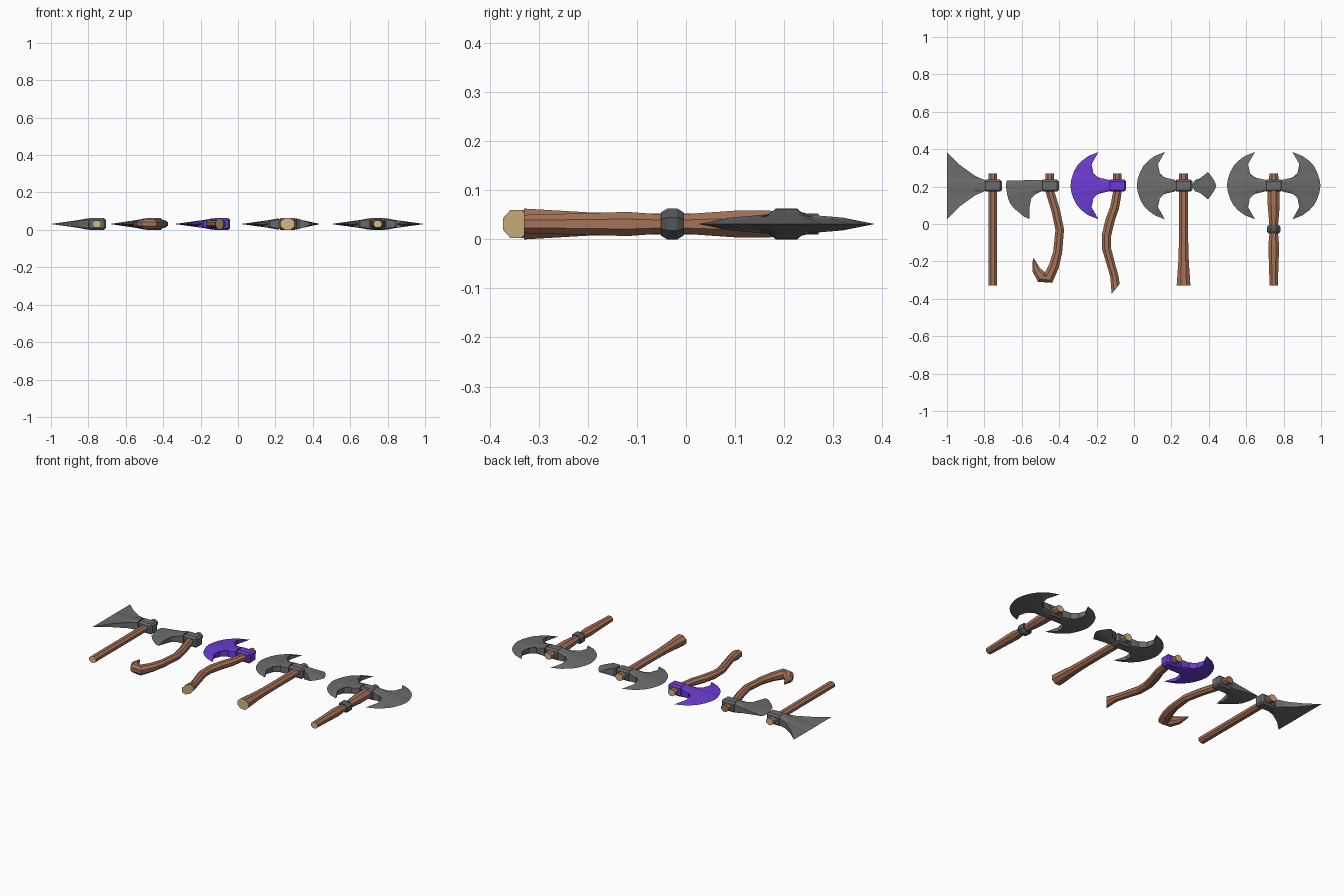
import bpy, bmesh, math
from mathutils import Vector

cube = bpy.data.objects.get("Cube")
if cube:
    bpy.data.objects.remove(cube, do_unlink=True)

MID_Z = 0.0315   # height of the plane the axes lie in
HEAD_Y = 0.205   # centre line of the heads


def material(name, rgb):
    m = bpy.data.materials.new(name)
    m.use_nodes = True
    m.diffuse_color = (*rgb, 1)
    m.node_tree.nodes["Principled BSDF"].inputs["Base Color"].default_value = (*rgb, 1)
    return m


steel = material("grey steel", (0.15, 0.15, 0.15))
purple = material("purple metal", (0.15, 0.045, 0.64))
wood = material("brown wood", (0.38, 0.17, 0.095))
cut_wood = material("pale cut wood", (0.66, 0.47, 0.22))
iron = material("dark iron", (0.085, 0.095, 0.1))


def finish(name, bm, mats, loc):
    bmesh.ops.remove_doubles(bm, verts=bm.verts, dist=0.0002)
    bmesh.ops.holes_fill(bm, edges=bm.edges, sides=0)
    bmesh.ops.recalc_face_normals(bm, faces=bm.faces)
    me = bpy.data.meshes.new(name)
    bm.to_mesh(me)
    bm.free()
    for m in mats:
        me.materials.append(m)
    ob = bpy.data.objects.new(name, me)
    ob.location = loc
    bpy.context.collection.objects.link(ob)
    return ob


def mirror_rows(rows):
    """Continue half a blade below the head's centre line."""
    lower = [((o[0], -o[1]), (i[0], -i[1], i[2])) for o, i in reversed(rows) if o[1] > 0]
    return rows + lower


def blade(name, rows, mat, x, flip=1):
    """Wedge lofted from a sharp outer edge to a thick inner edge."""
    bm = bmesh.new()
    rings = []
    for (ox, oy), (ix, iy, t) in rows:
        mx, my, mt = ix + (ox - ix) * 0.25, iy + (oy - iy) * 0.25, t * 0.68
        pts = [(ox, oy, 0), (mx, my, mt), (ix, iy, t), (ix, iy, -t), (mx, my, -mt)]
        rings.append([bm.verts.new((p[0] * flip, p[1], p[2])) for p in pts])
    for a, b in zip(rings, rings[1:]):
        for k in range(5):
            j = (k + 1) % 5
            bm.faces.new((a[k], a[j], b[j], b[k]))
    return finish(name, bm, [mat], (x, HEAD_Y, MID_Z))


def socket(name, mat, x):
    """Chamfered block around the handle."""
    bm = bmesh.new()
    bmesh.ops.create_cube(bm, size=1)
    for v in bm.verts:
        v.co = (v.co.x * 0.096, v.co.y * 0.064, v.co.z * 0.063)
    bmesh.ops.bevel(bm, geom=bm.edges[:], offset=0.01, segments=1, affect='EDGES')
    return finish(name, bm, [mat], (x, HEAD_Y, MID_Z))


def handle(name, path, end_side=None, mats=(wood, cut_wood)):
    """Eight-sided tube along (x, y, radius) stations with pale end cuts."""
    bm = bmesh.new()
    pts = [Vector((p[0], p[1], 0)) for p in path]
    rings = []
    for n, p in enumerate(pts):
        t = (pts[min(n + 1, len(pts) - 1)] - pts[max(n - 1, 0)]).normalized()
        side = Vector((-t.y, t.x, 0))
        if end_side and n == len(pts) - 1:
            side = Vector((*end_side, 0)).normalized()
        ring = []
        for k in range(8):
            a = math.radians(22.5 + 45 * k)
            r = path[n][2] / math.cos(math.pi / 8)
            up = Vector((0, 0, 0.85 * r * math.sin(a)))
            ring.append(bm.verts.new(p + side * r * math.cos(a) + up))
        rings.append(ring)
    for a, b in zip(rings, rings[1:]):
        for k in range(8):
            j = (k + 1) % 8
            bm.faces.new((a[k], a[j], b[j], b[k]))
    for ring in (rings[0], rings[-1]):
        bm.faces.new(ring).material_index = len(mats) - 1
    return finish(name, bm, mats, (0, 0, MID_Z))


# Blade outlines: (outer x, y), (inner x, y, half thickness), relative to the socket
neck = (-0.045, 0.031, 0.024)
ridge = (-0.045, 0.02, 0.031)
crescent = mirror_rows([
    ((-0.10, 0.18), (-0.10, 0.18, 0)),
    ((-0.155, 0.158), (-0.137, 0.115, 0.013)),
    ((-0.19, 0.132), (-0.127, 0.067, 0.017)),
    ((-0.215, 0.105), (-0.095, 0.037, 0.02)),
    ((-0.232, 0.073), neck),
    ((-0.245, 0.035), ridge),
    ((-0.25, 0), (-0.045, 0, 0.031))])
fan = mirror_rows([
    ((-0.245, 0.18), (-0.245, 0.18, 0)),
    ((-0.245, 0.125), (-0.175, 0.11, 0.01)),
    ((-0.245, 0.08), (-0.095, 0.052, 0.018)),
    ((-0.245, 0.045), neck),
    ((-0.245, 0.015), ridge)])
bearded = [
    ((-0.23, 0.027), neck),
    ((-0.235, 0), ridge),
    ((-0.228, -0.05), (-0.045, -0.02, 0.031)),
    ((-0.215, -0.09), (-0.045, -0.031, 0.024)),
    ((-0.195, -0.118), (-0.075, -0.045, 0.019)),
    ((-0.175, -0.135), (-0.10, -0.07, 0.016)),
    ((-0.14, -0.165), (-0.11, -0.125, 0.01)),
    ((-0.11, -0.178), (-0.11, -0.178, 0))]
spike = mirror_rows([
    ((-0.13, 0.073), (-0.13, 0.073, 0)),
    ((-0.145, 0.055), (-0.09, 0.04, 0.018)),
    ((-0.165, 0.025), (-0.06, 0.029, 0.025)),
    ((-0.175, 0), (-0.045, 0, 0.031))])

# Straight axe with a fan blade
X1 = -0.755
blade("fan_blade", fan, steel, X1)
socket("fan_socket", steel, X1)
handle("straight_handle", [(X1, 0.27, 0.023), (X1, -0.33, 0.023)])

# Bearded axe with a hooked handle
X2 = -0.45
blade("bearded_blade", bearded, steel, X2)
socket("bearded_socket", steel, X2)
handle("hooked_handle", [
    (X2, 0.27, 0.023), (X2, 0.175, 0.023), (-0.418, 0.07, 0.023), (-0.397, -0.03, 0.023),
    (-0.408, -0.15, 0.024), (-0.428, -0.225, 0.027), (-0.458, -0.29, 0.032),
    (-0.495, -0.283, 0.032), (-0.523, -0.245, 0.022), (-0.538, -0.185, 0.003)],
    mats=(wood,))

# Purple axe with a wavy handle, cut at a slant
X3 = -0.09
blade("purple_crescent_blade", crescent, purple, X3)
socket("purple_socket", purple, X3)
handle("wavy_handle", [
    (X3, 0.27, 0.023), (X3, 0.165, 0.023), (-0.103, 0.09, 0.024), (-0.128, 0.02, 0.025),
    (-0.147, -0.06, 0.025), (-0.147, -0.13, 0.024), (-0.122, -0.22, 0.022),
    (-0.105, -0.28, 0.022), (-0.098, -0.347, 0.034)], end_side=(0.045, 0.055))

# Crescent axe with a back spike and flared handle
X4 = 0.265
blade("spiked_crescent_blade", crescent, steel, X4)
blade("back_spike", spike, steel, X4, -1)
socket("spiked_socket", steel, X4)
handle("flared_handle", [(X4, 0.27, 0.025), (X4, -0.1, 0.025),
                         (X4, -0.2, 0.028), (X4, -0.33, 0.037)])

# Double axe with a collared handle
X5 = 0.747
blade("double_right_blade", crescent, steel, X5)
blade("double_left_blade", crescent, steel, X5, -1)
socket("double_socket", steel, X5)
handle("turned_handle", [
    (X5, 0.27, 0.023), (X5, 0.17, 0.032), (X5, 0.1, 0.032), (X5, -0.01, 0.023),
    (X5, -0.05, 0.023), (X5, -0.12, 0.029), (X5, -0.2, 0.026), (X5, -0.33, 0.022)])
handle("handle_collar", [
    (X5, -0.005, 0.028), (X5, -0.018, 0.037), (X5, -0.038, 0.037), (X5, -0.051, 0.028)],
    mats=(iron,))
